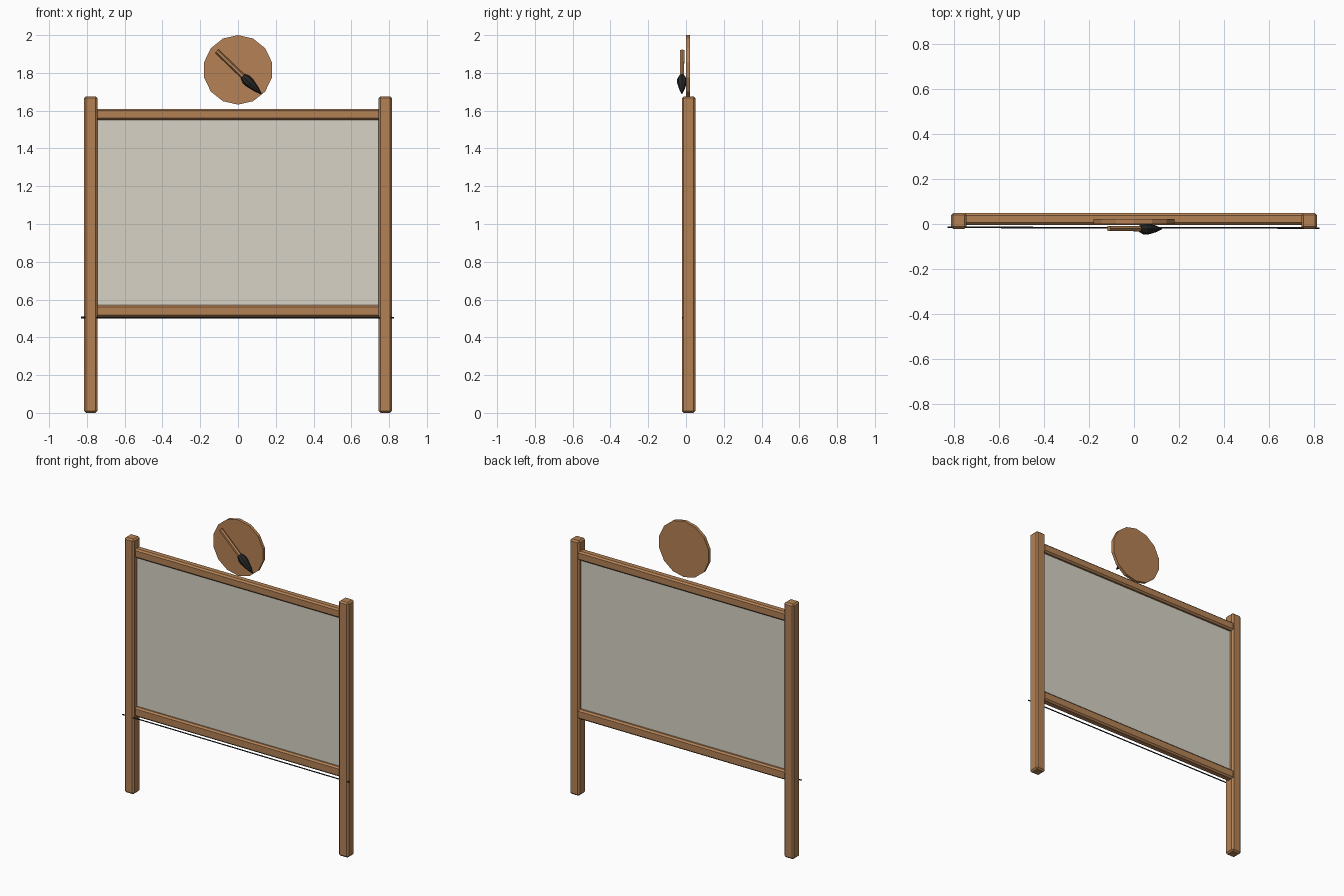
import bpy, bmesh, math
from mathutils import Vector

if "Cube" in bpy.data.objects:
    bpy.data.objects.remove(bpy.data.objects["Cube"])


def material(name, color):
    m = bpy.data.materials.new(name)
    m.diffuse_color = color
    m.use_nodes = True
    m.node_tree.nodes["Principled BSDF"].inputs["Base Color"].default_value = m.diffuse_color
    return m


WOOD = material("wood", (0.45, 0.22, 0.09, 1))
LIGHT = material("disc_wood", (0.47, 0.22, 0.09, 1))
PAPER = material("paper", (0.68, 0.65, 0.56, 0.8))
DARK = material("dark", (0.02, 0.02, 0.02, 1))


def finish(name, bm, mat):
    bmesh.ops.recalc_face_normals(bm, faces=bm.faces)
    me = bpy.data.meshes.new(name)
    bm.to_mesh(me)
    bm.free()
    me.materials.append(mat)
    ob = bpy.data.objects.new(name, me)
    bpy.context.collection.objects.link(ob)
    return ob


def box(name, lo, hi, mat, bevel=0.0):
    lo, hi = Vector(lo), Vector(hi)
    bm = bmesh.new()
    bmesh.ops.create_cube(bm, size=1)
    for v in bm.verts:
        v.co = (lo + hi) / 2 + v.co * (hi - lo)
    if bevel:
        bmesh.ops.bevel(bm, geom=bm.edges[:], offset=bevel, segments=1,
                        affect='EDGES', profile=0.5)
    return finish(name, bm, mat)


def lathe(name, start, end, profile, sides, mat, phase=0.0):
    """Rings of (distance along the axis, radius) from start towards end."""
    start = Vector(start)
    axis = (Vector(end) - start).normalized()
    u = axis.cross(Vector((0, 1, 0)))
    if u.length < 0.01:
        u = Vector((0, 0, 1))
    u.normalize()
    w = axis.cross(u)
    bm = bmesh.new()
    rings = []
    for d, r in profile:
        ring = []
        for i in range(sides):
            a = 2 * math.pi * i / sides + phase
            ring.append(bm.verts.new(start + axis * d + (u * math.cos(a) + w * math.sin(a)) * r))
        rings.append(ring)
    for a, b in zip(rings, rings[1:]):
        for i in range(sides):
            j = (i + 1) % sides
            bm.faces.new((a[i], a[j], b[j], b[i]))
    bm.faces.new(rings[0])
    bm.faces.new(rings[-1])
    return finish(name, bm, mat)


# Upright posts
for side, s in (("left", -1), ("right", 1)):
    x = 0.779 * s
    box(side + "_post", (x - 0.035, -0.022, 0), (x + 0.035, 0.049, 1.676), WOOD, 0.01)

# Cross rails
for name, z0, z1 in (("top_rail", 1.55, 1.61), ("bottom_rail", 0.507, 0.57)):
    box(name, (-0.76, -0.004, z0), (0.76, 0.048, z1), WOOD, 0.01)

# Thin board between the rails
box("board_panel", (-0.76, 0.016, 0.55), (0.76, 0.026, 1.57), PAPER)

# Thin dark rod under the lower rail
lathe("thin_rod", (-0.83, -0.015, 0.505), (0.83, -0.018, 0.503),
      [(0, 0.004), (1.655, 0.004)], 6, DARK)

# Round sign on top
lathe("round_sign", (0, 0.001, 1.816), (0, 0.022, 1.816),
      [(0, 0.184), (0.021, 0.184)], 14, LIGHT)

# Brush on the sign: handle and bristles
a, b = (-0.112, -0.02, 1.915), (0.124, -0.022, 1.688)
lathe("brush_handle", a, b, [(0, 0.013), (0.2, 0.013)], 6, WOOD)
lathe("brush_bristles", a, b,
      [(0.19, 0.015), (0.215, 0.026), (0.24, 0.026), (0.29, 0.015), (0.327, 0.002)], 8, DARK)
